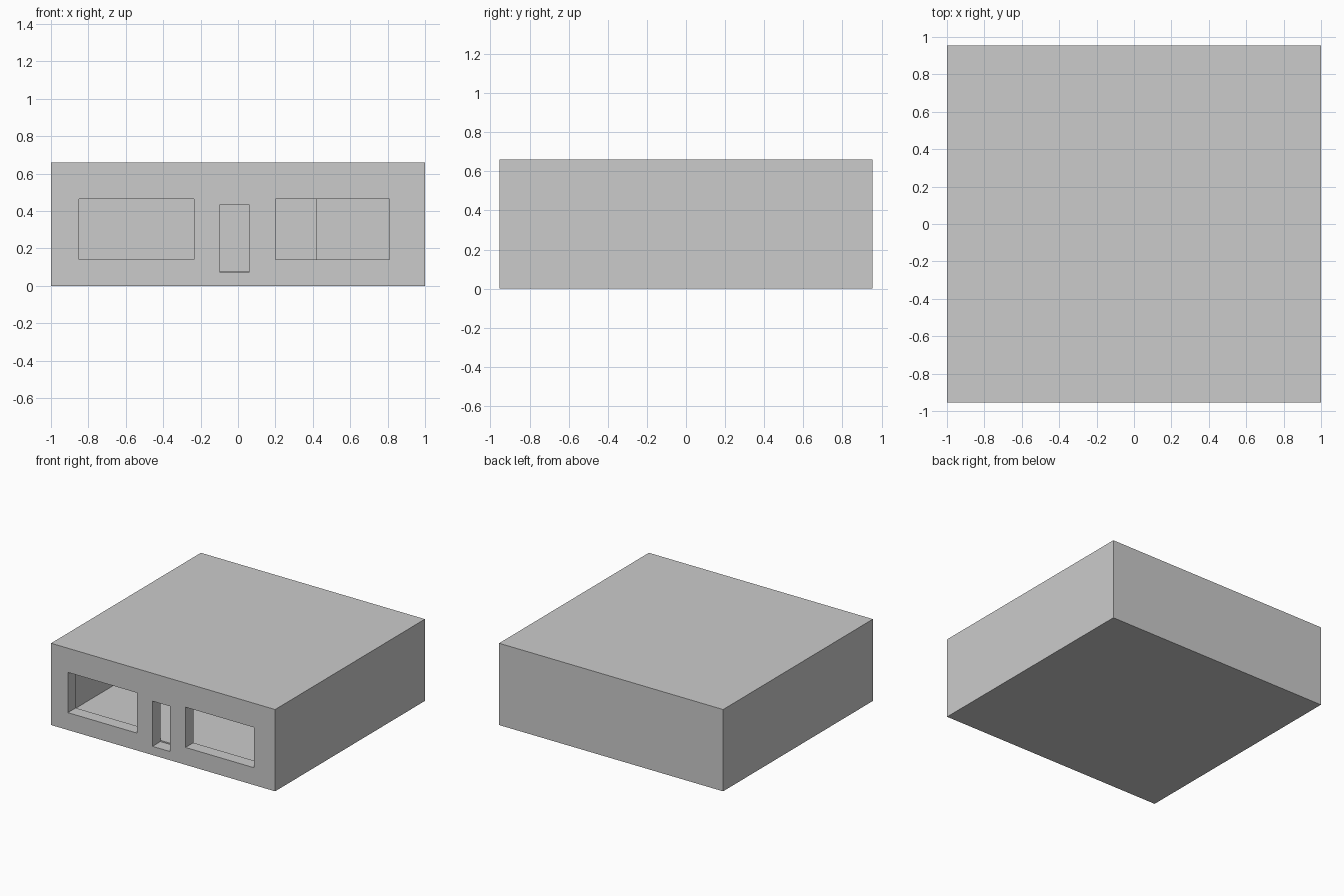
import bpy

if "Cube" in bpy.data.objects:
    bpy.data.objects.remove(bpy.data.objects["Cube"])


def box(name, lo, hi):
    """Axis-aligned box between two corners."""
    bpy.ops.mesh.primitive_cube_add(size=1, location=[(a + b) / 2 for a, b in zip(lo, hi)])
    ob = bpy.context.object
    ob.name = name
    ob.scale = [b - a for a, b in zip(lo, hi)]
    bpy.ops.object.transform_apply(location=True, rotation=False, scale=True)
    return ob


def cut(target, cutter):
    """Subtract the cutter from the target, then remove it."""
    cutter.hide_render = True
    mod = target.modifiers.new("cut", 'BOOLEAN')
    mod.operation = 'DIFFERENCE'
    mod.solver = 'EXACT'
    mod.object = cutter
    bpy.context.view_layer.objects.active = target
    bpy.ops.object.modifier_apply(modifier=mod.name)
    bpy.data.objects.remove(cutter, do_unlink=True)


W, D, H = 1.0, 0.955, 0.66
INNER_X, INNER_Y = 0.92, 0.855
FLOOR, CEILING = 0.08, 0.58

# Building body with flat roof
building = box("building_shell", (-W, -D, 0), (W, D, H))

# Hollow interior: full-width front hall, plus a narrower area beside the back corner room
cut(building, box("hall_cutter", (-INNER_X, -INNER_Y, FLOOR), (INNER_X, INNER_Y, CEILING)))

# Window and door openings in the front wall; the door sill sits just below the floor
openings = {
    "left_window": (-0.85, -0.235, 0.14, 0.465),
    "doorway": (-0.095, 0.06, 0.07, 0.435),
    "right_window": (0.20, 0.81, 0.14, 0.465),
}
for name, (x0, x1, z0, z1) in openings.items():
    cut(building, box(name + "_cutter", (x0, -D - 0.1, z0), (x1, -INNER_Y + 0.001, z1)))

# Partition walls closing off the back right room
T = 0.08
box("room_front_partition", (0.42, 0.2, FLOOR), (INNER_X, 0.2 + T, CEILING))
box("room_side_partition", (0.42, 0.2 + T, FLOOR), (0.42 + T, INNER_Y, CEILING))
